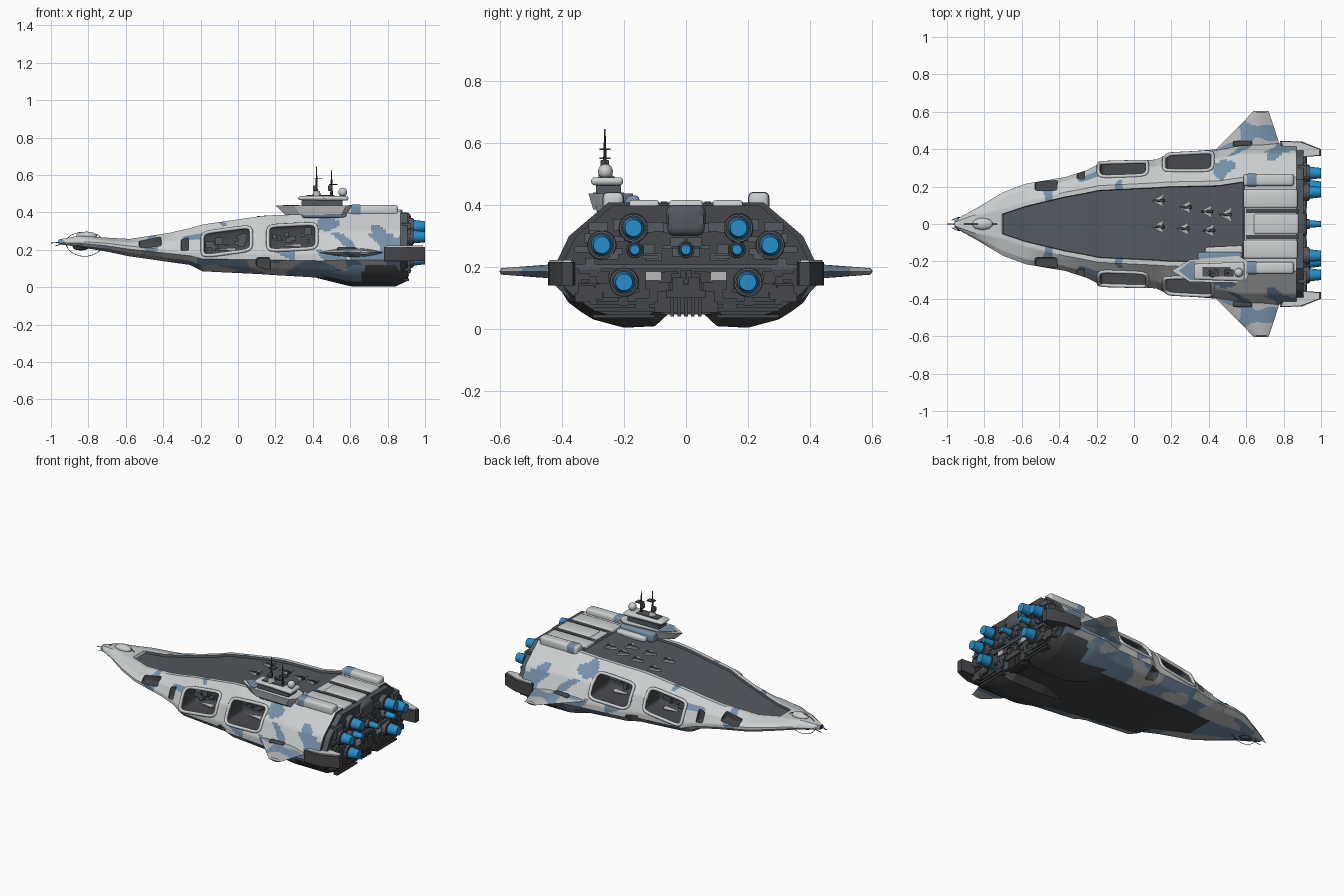
import bpy, bmesh, math, random
from mathutils import Vector, Matrix, Euler, noise

random.seed(4)
if "Cube" in bpy.data.objects:
    bpy.data.objects.remove(bpy.data.objects["Cube"])

# Palette
COLOURS = {
    "light_hull": (0.60, 0.62, 0.63), "blue_camo": (0.18, 0.28, 0.40),
    "grey_camo": (0.48, 0.48, 0.48), "deck_grey": (0.085, 0.10, 0.115),
    "dark_machinery": (0.06, 0.064, 0.07), "keel_dark": (0.05, 0.056, 0.06),
    "engine_blue": (0.02, 0.27, 0.60),
}
LIGHT, BLUE, GREY, DECK, DARK, KEEL, GLOW = range(len(COLOURS))
MATS = []
for label, rgb in COLOURS.items():
    m = bpy.data.materials.new(label)
    m.use_nodes = True
    m.diffuse_color = (*rgb, 1)
    m.node_tree.nodes["Principled BSDF"].inputs["Base Color"].default_value = (*rgb, 1)
    MATS.append(m)
SIDES = (("port", -1), ("starboard", 1))


def smooth(ob):
    bpy.ops.object.select_all(action='DESELECT')
    ob.select_set(True)
    bpy.context.view_layer.objects.active = ob
    bpy.ops.object.shade_smooth_by_angle(angle=math.radians(30))


def part(name, bm, colour=None):
    bmesh.ops.recalc_face_normals(bm, faces=bm.faces)
    if colour is not None:
        for f in bm.faces:
            f.material_index = colour
    me = bpy.data.meshes.new(name)
    bm.to_mesh(me)
    bm.free()
    for m in MATS:
        me.materials.append(m)
    ob = bpy.data.objects.new(name, me)
    bpy.context.collection.objects.link(ob)
    smooth(ob)
    return ob


def add_box(bm, loc, size, bevel=0, tilt=0, taper=1):
    """Box with bevelled edges; taper shrinks its forward end."""
    b = bmesh.new()
    bmesh.ops.create_cube(b, size=1)
    for v in b.verts:
        k = taper if v.co.x < 0 else 1
        v.co = (v.co.x * size[0], v.co.y * size[1] * k, v.co.z * size[2] * k)
    if bevel:
        bmesh.ops.bevel(b, geom=b.edges[:], offset=bevel, segments=3, profile=0.5, affect='EDGES')
    b.transform(Matrix.Translation(loc) @ Euler((0, tilt, 0)).to_matrix().to_4x4())
    tmp = bpy.data.meshes.new("tmp")
    b.to_mesh(tmp)
    b.free()
    bm.from_mesh(tmp)
    bpy.data.meshes.remove(tmp)


def box(name, colour, loc, size, **kw):
    bm = bmesh.new()
    add_box(bm, loc, size, **kw)
    return part(name, bm, colour)


def cone(name, colour, loc, r1, r2, depth, axis='X', n=20):
    bm = bmesh.new()
    bmesh.ops.create_cone(bm, cap_ends=True, segments=n, radius1=r1, radius2=r2, depth=depth)
    turn = Matrix.Rotation(math.pi / 2, 4, 'Y') if axis == 'X' else Matrix()
    bm.transform(Matrix.Translation(loc) @ turn)
    return part(name, bm, colour)


def ball(name, colour, loc, r, squash=(1, 1, 1)):
    bm = bmesh.new()
    bmesh.ops.create_uvsphere(bm, u_segments=16, v_segments=10, radius=r)
    bm.transform(Matrix.Translation(loc) @ Matrix.Diagonal((*squash, 1)))
    return part(name, bm, colour)


def skin(bm, rings):
    """Closed body through matching rings of points; returns its quads with their columns."""
    rows = [[bm.verts.new(p) for p in r] for r in rings]
    n = len(rows[0])
    for end in (rows[0], rows[-1]):
        bm.faces.new(end).material_index = DARK
    return [(i, bm.faces.new((a[i], a[(i + 1) % n], b[(i + 1) % n], b[i])))
            for a, b in zip(rows, rows[1:]) for i in range(n)]


def prism(name, colour, outline, z0, z1, foot=1.0):
    """Flat outline raised from z0 to z1; foot scales the lower edge."""
    bm = bmesh.new()
    mid = sum((Vector(p) for p in outline), Vector((0, 0))) / len(outline)
    skin(bm, [[(*(mid + (Vector(p) - mid) * foot), z0) for p in outline], [(*p, z1) for p in outline]])
    return part(name, bm, colour)


def tube(name, colour, pts, r, cyclic=False):
    cu = bpy.data.curves.new(name, 'CURVE')
    cu.dimensions = '3D'
    cu.bevel_depth, cu.bevel_resolution = r, 2
    sp = cu.splines.new('POLY')
    sp.points.add(len(pts) - 1)
    for p, co in zip(sp.points, pts):
        p.co = (*co, 1)
    sp.use_cyclic_u = cyclic
    cu.materials.append(MATS[colour])
    ob = bpy.data.objects.new(name, cu)
    bpy.context.collection.objects.link(ob)


def patch(c):
    return noise.noise(Vector((c.x * 7 + c.z * 4, abs(c.y) * 8 + 3, c.z * 9)))


def belly(c):
    return GREY if patch(c) > .03 else BLUE


# Hull stations: x, rim y, rim z, waist y, waist z, keel y, keel z
STATIONS = [
    (-.96, .01, .255, .02, .24, .01, .23), (-.85, .05, .275, .08, .245, .03, .215),
    (-.7, .08, .265, .17, .235, .06, .19), (-.58, .12, .258, .215, .22, .08, .165),
    (-.37, .17, .29, .25, .20, .12, .135), (-.26, .19, .315, .285, .19, .15, .12),
    (-.19, .205, .335, .32, .18, .2, .085), (.12, .22, .38, .345, .18, .22, .07),
    (.19, .225, .385, .38, .18, .23, .065), (.45, .23, .39, .40, .18, .25, .05),
    (.58, .25, .408, .43, .19, .26, .045), (.87, .25, .408, .43, .19, .26, .045)]
SPLITS = (8, 1, 2, 10, 10, 3, 6, 6, 8)
BULGE = .71


def station(x):
    for a, b in zip(STATIONS, STATIONS[1:]):
        if x <= b[0]:
            break
    t = min((x - a[0]) / (b[0] - a[0]), 1)
    return [p + (q - p) * t for p, q in zip(a, b)][1:]


def side_y(x, z):
    ry, rz, wy, wz, _, _ = station(x)
    t = (rz - z) / (rz - wz) * 2
    return ry + (BULGE * t if t < 1 else BULGE + (1 - BULGE) * (t - 1)) * (wy - ry)


def ring(x, shrink=1):
    ry, rz, wy, wz, ky, kz = station(x)
    d = .014 if -.7 < x < .59 else 0
    inner, h = max(ry - .028, ry * .6), wz - kz
    key = [(0, rz - d), (inner, rz - d), (inner + .003, rz), (ry, rz),
           (ry + BULGE * (wy - ry), (rz + wz) / 2), (wy, wz), (wy, wz - .3 * h),
           (wy * .86, kz + .3 * h), (ky, kz), (0, kz)]
    half = [key[0]]
    for a, b, n in zip(key, key[1:], SPLITS):
        half += [(a[0] + (b[0] - a[0]) * i / n, a[1] + (b[1] - a[1]) * i / n) for i in range(1, n + 1)]
    return [(x, y * shrink, .2 + (z - .2) * shrink) for y, z in half + [(-y, z) for y, z in half[-2:0:-1]]]


def hull_colour(k, c):
    seg = next(i for i in range(len(SPLITS)) if k < sum(SPLITS[:i + 1]))
    n = patch(c)
    if seg < 2:
        return DECK if -.7 < c.x < .59 else LIGHT
    if seg == 8:
        return BLUE if c.x < -.5 and n > -.1 else KEEL
    if seg >= 6 and not (seg == 6 and c.x < -.22 and n < 0):
        return belly(c)
    if c.x > .5 and c.z < .29:
        return BLUE if n > -.02 else LIGHT
    return BLUE if n > (.22 if c.x < .5 else .3) else LIGHT


def loft(name, xs, rule, shrink=1):
    bm = bmesh.new()
    half = sum(SPLITS)
    for i, f in skin(bm, [ring(x, shrink) for x in xs]):
        f.material_index = rule(min(i, 2 * half - 1 - i), f.calc_center_median())
    return part(name, bm)


def stern_colour(z):
    return DECK if z > .2 else DARK


first, last, steps = STATIONS[0][0], STATIONS[-1][0], 230
hull = loft("hull", [first + (last - first) * i / steps for i in range(steps + 1)], hull_colour)
loft("engine_block", [.84, .88, .905], lambda k, c: stern_colour(c.z), .95)

# Hangar bays and notches cut into both flanks: x, z, width, height, inner y, tilt
BAYS = [(-.06, .245, .25, .12, .17, -.13), (.29, .268, .25, .125, .18, -.05)]
NOTCHES = [(-.47, .243, .12, .055, .18, -.1), (-.285, .235, .04, .08, .24, 0), (.135, .11, .075, .1, .3, 0)]
cut = bmesh.new()
for s in (-1, 1):
    for x, z, w, h, y, tilt in BAYS + NOTCHES:
        add_box(cut, (x, s * (y + .15), z), (w, .3, h), bevel=min(w, h) * .18, tilt=tilt)
cutter = part("bay_cutter", cut, DARK)
cutter.hide_render = True
mod = hull.modifiers.new("bays", 'BOOLEAN')
mod.operation, mod.solver, mod.object = 'DIFFERENCE', 'EXACT', cutter
bpy.context.view_layer.objects.active = hull
bpy.ops.object.modifier_apply(modifier=mod.name)
bpy.data.objects.remove(cutter)
smooth(hull)

# Bay frames, parked craft and fittings
fittings = bmesh.new()
for side, s in SIDES:
    for i, (x, z, w, h, y, tilt) in enumerate(BAYS):
        loop = []
        for k in range(40):
            a = math.tau * k / 40
            c, d = math.cos(a), math.sin(a)
            px = math.copysign(abs(c) ** .3, c) * w * .52
            pz = z + math.copysign(abs(d) ** .3, d) * h * .53 - px * math.tan(tilt)
            loop.append((x + px, s * (side_y(x + px, pz) + .001), pz))
        tube(f"{side}_bay_frame_{i}", LIGHT, loop, .01, True)
        for k in range(10):
            fx = random.uniform(-.42, .42) * w
            add_box(fittings, (x + fx, s * (y + .01), z - fx * tilt + random.uniform(-.03, .03)),
                    (random.uniform(.01, .05), .03, random.uniform(.01, .04)))
        box(f"{side}_bay_craft_{i}", GREY, (x, s * (y + .06), z - h * .36), (.1, .03, .02), bevel=.006, taper=.4)
part("bay_fittings", fittings, DECK)

# Small craft on the deck
for i, (x, y) in enumerate([(.13, .125), (.275, .09), (.39, .067), (.49, .05), (.13, -.015), (.265, -.025), (.4, -.035)]):
    z = station(x)[1] - .016
    prism(f"deck_craft_{i}", GREY, [(x - .04, y), (x + .03, y - .036), (x + .018, y), (x + .03, y + .036)], z, z + .012)
    box(f"deck_craft_body_{i}", DARK, (x, y, z + .01), (.065, .018, .018), bevel=.004, taper=.5)

# Rear roof, flank panels, lower pods and tail booms
POD = [(.425, .165), (.405, .125), (.38, .085), (.34, .055), (.3, .03), (.2, .003), (.1, .008), (.06, .045), (.06, .15)]
box("rear_trough", LIGHT, (.76, 0, .39), (.24, .11, .05), bevel=.012)
for side, s in SIDES:
    box(f"{side}_roof_channel", DARK, (.74, s * .07, .407), (.28, .022, .006))
    box(f"{side}_roof_panel", LIGHT, (.73, s * .135, .395), (.29, .1, .04), bevel=.012)
    box(f"{side}_roof_pod", LIGHT, (.72, s * .235, .41), (.27, .065, .06), bevel=.016)
    box(f"{side}_pod_nose", BLUE, (.63, s * .235, .41), (.07, .068, .063), bevel=.016)
    bm = bmesh.new()
    for i, f in skin(bm, [[(x, s * (.24 + (y - .24) * k), .17 + (z - .17) * k) for y, z in POD]
                          for x, k in [(.42 + .02 * j, .72 + .03 * j) for j in range(9)]
                          + [(.6 + .02 * j, 1) for j in range(1, 13)] + [(.905, .82)]]):
        c = f.calc_center_median()
        f.material_index = belly(c) if i < 4 and c.x < .69 - .3 * (.17 - c.z) else DARK
    part(f"{side}_lower_pod", bm)
    for k in range(3):
        box(f"{side}_pod_grille_{k}", KEEL, (.9, s * .2, .04 + k * .022), (.03, .2, .012))
    prism(f"{side}_tail_boom", DARK, [(.78, s * .445), (.9, s * .44), (1, s * .4), (1, s * .365), (.8, s * .35)], .14, .215)
    prism(f"{side}_tail_cap", LIGHT, [(.79, s * .44), (.89, s * .435), (.99, s * .398), (.99, s * .37), (.82, s * .355)], .213, .222)
    box(f"{side}_wing_vent", DARK, (.58, s * .43, .2), (.1, .03, .03), bevel=.008)
    prism(f"{side}_stern_wedge", GREY, [(.88, s * .08), (.925, s * .08), (.925, s * .13)], .155, .185)

# Wings: diamond-section blades with a slanting stripe
for side, s in SIDES:
    bm = bmesh.new()
    for up in (-1, 1):
        g = bmesh.ops.create_grid(bm, x_segments=36, y_segments=32, size=1)
        for v in g["verts"]:
            u, t = v.co.x, (v.co.y + 1) / 2
            lead, trail = .43 + .21 * t, .79 - .07 * t
            thick = (.026 - .016 * t) * (1 - u * u) * (1 if t < .99 else 0)
            v.co = ((lead + trail) / 2 + u * (trail - lead) / 2, s * (.39 + .213 * t), .185 + up * thick)
    bmesh.ops.remove_doubles(bm, verts=bm.verts, dist=.0005)
    for f in bm.faces:
        c = f.calc_center_median()
        stripe = abs(c.y) - .49 + .6 * (.66 - c.x) + .1 * patch(c * 1.5)
        f.material_index = BLUE if abs(stripe) < .045 else GREY
    part(f"{side}_wing", bm)

# Engines: y, z, radius
ENGINES = [(0, .255, .02)]
for s in (-1, 1):
    ENGINES += [(s * .17, .325, .035), (s * .272, .27, .035), (s * .2, .15, .035), (s * .165, .255, .02)]
for i, (y, z, r) in enumerate(ENGINES):
    cone(f"engine_nacelle_{i}", DECK, (.885, y, z), r * 1.5, r * 1.3, .1)
    cone(f"engine_collar_{i}", DARK, (.93, y, z), r * 1.15, r * 1.15, .02)
    cone(f"engine_exhaust_{i}", GLOW, (.968, y, z), r, r * .78, .064)

# Machinery across the stern
stern = bmesh.new()
for k in range(60):
    y, z = random.uniform(0, .34), random.uniform(.08, .36)
    if y + abs(z - .2) < .44:
        size = (random.uniform(.02, .05), random.uniform(.015, .07), random.uniform(.01, .04))
        for s in (-1, 1):
            add_box(stern, (.9, s * y, z), size)
add_box(stern, (.87, 0, .35), (.11, .13, .1), bevel=.025)
add_box(stern, (.89, 0, .2), (.06, .76, .016))
for k in range(-2, 3):
    add_box(stern, (.87, k * .022, .1), (.08, .012, .12))
for f in stern.faces:
    f.material_index = stern_colour(f.calc_center_median().z)
part("stern_machinery", stern)

# Command tower
box("tower_foot", BLUE, (.46, -.22, .4), (.24, .14, .06), bevel=.015)
box("tower_annex", LIGHT, (.48, -.16, .39), (.2, .09, .04), bevel=.012, taper=.8)
prism("tower_base", LIGHT, [(.2, -.25), (.3, -.31), (.58, -.315), (.61, -.28), (.61, -.2), (.56, -.17), (.3, -.19)], .385, .437, .78)
prism("base_stripe", BLUE, [(.24, -.25), (.3, -.3), (.33, -.3), (.33, -.2), (.3, -.2)], .435, .44)
prism("tower_neck", DECK, [(.34, -.29), (.56, -.29), (.56, -.21), (.34, -.21)], .43, .465)
box("tower_bridge", LIGHT, (.455, -.255, .476), (.27, .105, .026), bevel=.012, taper=.8)
box("bridge_roof", DECK, (.44, -.255, .488), (.15, .05, .008))
cone("mast_base", GREY, (.42, -.26, .5), .026, .016, .03, 'Z')
ball("radar_dome", LIGHT, (.56, -.26, .508), .024)
cone("dome_stand", DARK, (.56, -.26, .49), .015, .015, .02, 'Z')
for i, (x, top) in enumerate([(.42, .645), (.5, .625)]):
    cone(f"mast_{i}", DARK, (x, -.262, (.48 + top) / 2), .008, .002, top - .48, 'Z', 8)
    box(f"mast_arm_{i}", DARK, (x + .01, -.262, .58 - .03 * i), (.045, .035, .005))
    box(f"mast_sensor_{i}", DARK, (x - .008, -.262, .53), (.022, .028, .03), bevel=.005)

# Bow sensor dome and wire feelers
ball("bow_dome", LIGHT, (-.81, 0, .275), .04, (1.4, .8, .55))
ball("bow_chin", DARK, (-.84, 0, .215), .03, (1.5, .7, .6))
tube("bow_spike", DARK, [(-.9, 0, .245), (-1, 0, .236)], .002)
for side, s in SIDES:
    tube(f"{side}_bow_feeler", DARK, [(-.9, s * .04, .24), (-.94, s * .035, .235), (-.975, s * .02, .22)], .002)
for name, lift in (("upper", .055), ("lower", -.075)):
    arc = [(-.82 - .1 * math.cos(a * math.pi / 12), 0, .24 + lift * math.sin(a * math.pi / 12)) for a in range(13)]
    tube(f"bow_{name}_wire", DARK, arc, .0015)
